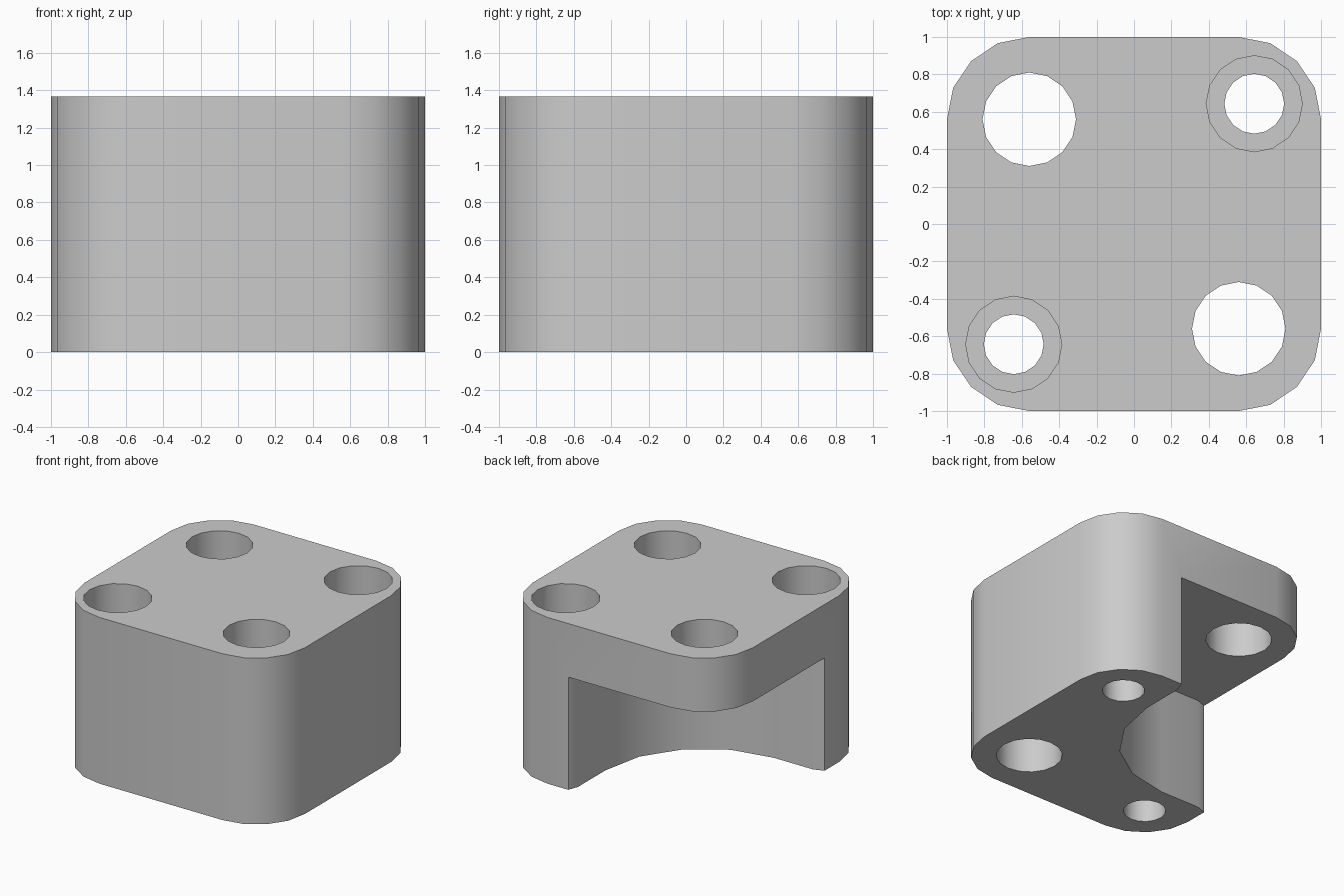
import bpy
import bmesh
from math import cos, sin, radians

HEIGHT = 1.366
FLANGE_Z = 0.926
CORNER = 0.56          # centre of the corner rounding and of the big holes
STEP = 22.5

if "Cube" in bpy.data.objects:
    bpy.data.objects.remove(bpy.data.objects["Cube"])

grey = bpy.data.materials.new("light_grey")
grey.use_nodes = True
grey.diffuse_color = (0.6, 0.6, 0.6, 1)
grey.node_tree.nodes["Principled BSDF"].inputs["Base Color"].default_value = grey.diffuse_color


def arc(cx, cy, r, start, steps):
    """Points of an arc, counter-clockwise from the start angle."""
    angles = [radians(start + STEP * i) for i in range(steps + 1)]
    return [(cx + r * cos(a), cy + r * sin(a)) for a in angles]


def prism(name, outline, z0, z1):
    """Extrude a flat counter-clockwise outline from z0 to z1."""
    bm = bmesh.new()
    face = bm.faces.new([bm.verts.new((x, y, z0)) for x, y in outline])
    top = bmesh.ops.extrude_face_region(bm, geom=[face])["geom"]
    verts = [v for v in top if isinstance(v, bmesh.types.BMVert)]
    bmesh.ops.translate(bm, verts=verts, vec=(0, 0, z1 - z0))
    bmesh.ops.recalc_face_normals(bm, faces=bm.faces[:])
    mesh = bpy.data.meshes.new(name)
    bm.to_mesh(mesh)
    bm.free()
    mesh.materials.append(grey)
    obj = bpy.data.objects.new(name, mesh)
    bpy.context.collection.objects.link(obj)
    return obj


def cut(target, cutter):
    """Subtract the cutter and discard it."""
    cutter.hide_render = True
    bpy.context.view_layer.objects.active = target
    mod = target.modifiers.new("cut", "BOOLEAN")
    mod.operation = "DIFFERENCE"
    mod.solver = "EXACT"
    mod.object = cutter
    bpy.ops.object.modifier_apply(modifier=mod.name)
    bpy.data.objects.remove(cutter)


# Block with rounded vertical corners
outline = []
for i, (sx, sy) in enumerate([(1, 1), (-1, 1), (-1, -1), (1, -1)]):
    outline += arc(sx * CORNER, sy * CORNER, 1 - CORNER, 90 * i, 4)
block = prism("mounting_block", outline, 0, HEIGHT)

# Corner relief below the flange: a quarter arc with straight, slightly flared ends
relief = arc(-CORNER, CORNER, 0.9, 270, 4)
relief += [(0.34, 0.915), (0.37, 1), (0.37, 1.2), (-1.2, 1.2),
           (-1.2, -0.37), (-1, -0.37), (-0.915, -0.34)]
cut(block, prism("relief_cutter", relief, -0.2, FLANGE_Z))

# Two wide through holes and two counterbored screw holes, on opposite diagonals
for s in (1, -1):
    holes = [("wide_hole", s * CORNER, -s * CORNER, 0.25, -0.2),
             ("screw_hole", s * 0.643, s * 0.643, 0.16, -0.2),
             ("counterbore", s * 0.643, s * 0.643, 0.257, 0.68)]
    for name, x, y, r, bottom in holes:
        cut(block, prism(name, arc(x, y, r, 0, 15), bottom, HEIGHT + 0.2))

# Smooth the curved walls, keep the rims sharp
bpy.ops.object.select_all(action="DESELECT")
block.select_set(True)
bpy.context.view_layer.objects.active = block
bpy.ops.object.shade_smooth_by_angle(angle=radians(30))
